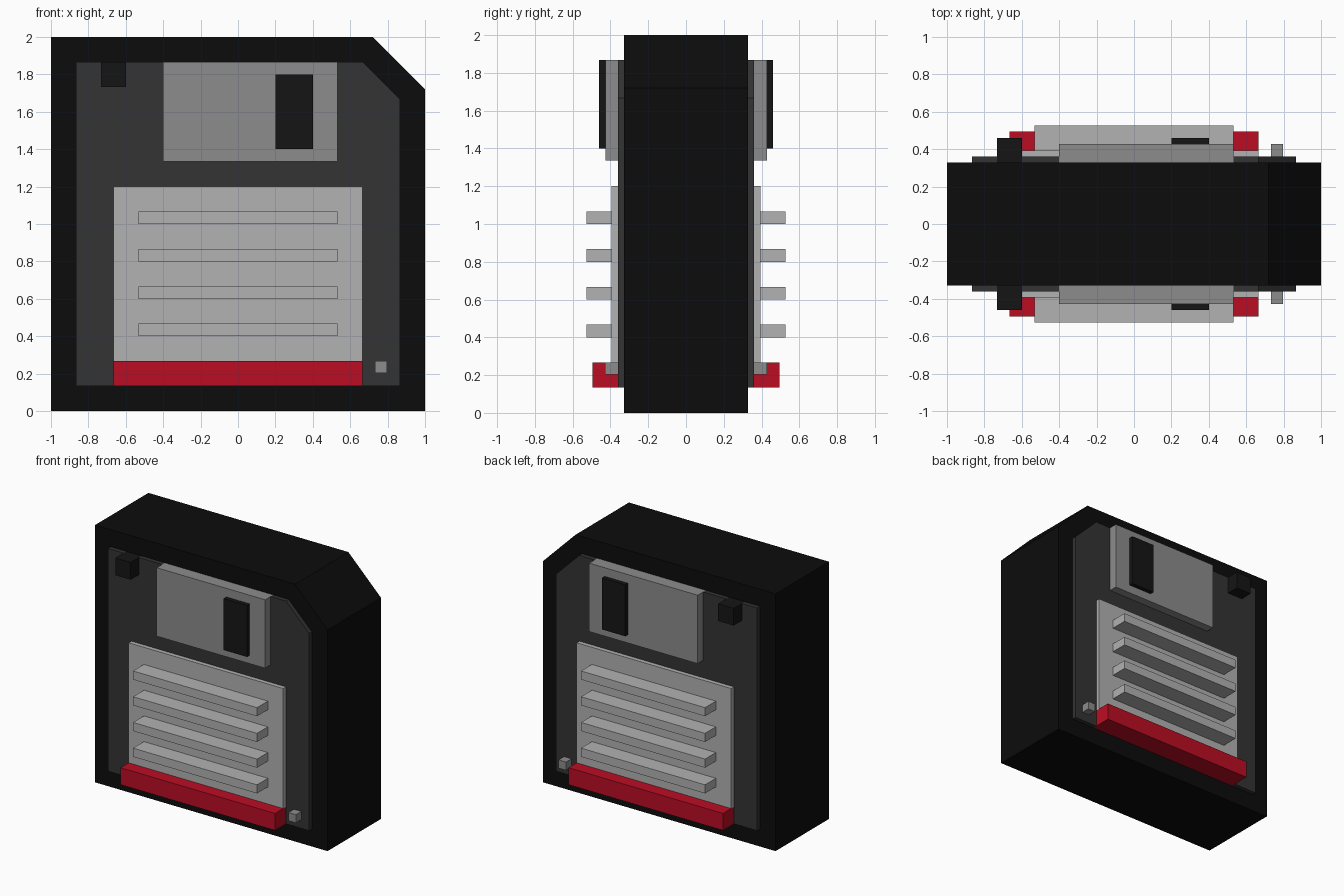
import bpy, bmesh

if "Cube" in bpy.data.objects:
    bpy.data.objects.remove(bpy.data.objects["Cube"])


def material(name, rgb):
    m = bpy.data.materials.new(name)
    m.diffuse_color = (*rgb, 1)
    m.use_nodes = True
    m.node_tree.nodes["Principled BSDF"].inputs["Base Color"].default_value = m.diffuse_color
    return m


BLACK = material("black", (0.0036, 0.0036, 0.0036))
INK = material("ink", (0.0075, 0.0075, 0.0075))
DARK = material("dark_grey", (0.033, 0.033, 0.033))
METAL = material("metal_grey", (0.262, 0.262, 0.262))
PAPER = material("paper_grey", (0.445, 0.445, 0.445))
RED = material("red", (0.5, 0.004, 0.017))

BODY = 0.3275          # half thickness of the case
STEP = 1 / 30          # height of one relief layer


def prism(name, profile, y0, y1, mat, mirror=True):
    """Extrude an (x, z) outline from y0 to y1, optionally mirrored to the back."""
    bm = bmesh.new()
    face = bm.faces.new([bm.verts.new((x, y0, z)) for x, z in profile])
    ext = bmesh.ops.extrude_face_region(bm, geom=[face])
    verts = [v for v in ext["geom"] if isinstance(v, bmesh.types.BMVert)]
    bmesh.ops.translate(bm, verts=verts, vec=(0, y1 - y0, 0))
    bmesh.ops.recalc_face_normals(bm, faces=bm.faces)
    me = bpy.data.meshes.new(name)
    bm.to_mesh(me)
    bm.free()
    me.materials.append(mat)
    ob = bpy.data.objects.new(name, me)
    bpy.context.collection.objects.link(ob)
    if mirror:
        mod = ob.modifiers.new("both_faces", "MIRROR")
        mod.use_axis = (False, True, False)
        mod.use_mirror_merge = False
    return ob


def block(name, x0, x1, z0, z1, base, top, mat):
    """Rectangular relief between two layer numbers above the case face."""
    return prism(name, [(x0, z0), (x1, z0), (x1, z1), (x0, z1)],
                 -BODY - base * STEP, -BODY - top * STEP, mat)


# Case with one clipped corner
prism("case", [(-1, 0), (1, 0), (1, 1.72), (0.72, 2), (-1, 2)],
      -BODY, BODY, BLACK, mirror=False)

# Raised panel, cut out around the tab, shutter and label strip
prism("face_panel", [
    (-0.865, 0.135), (-0.665, 0.135), (-0.665, 0.267), (0.665, 0.267),
    (0.665, 0.135), (0.865, 0.135), (0.865, 1.668), (0.665, 1.867),
    (0.533, 1.867), (0.533, 1.335), (-0.4, 1.335), (-0.4, 1.867),
    (-0.6, 1.867), (-0.6, 1.733), (-0.733, 1.733), (-0.733, 1.867),
    (-0.865, 1.867)], -BODY, -BODY - STEP, DARK)

# Sliding shutter and its window, corner tabs
block("shutter", -0.4, 0.533, 1.335, 1.867, 0, 3, METAL)
block("shutter_window", 0.2, 0.4, 1.4, 1.8, 3, 4, INK)
block("corner_tab", -0.733, -0.6, 1.733, 1.867, 0, 4, INK)
block("write_tab", 0.733, 0.797, 0.203, 0.267, 1, 3, METAL)

# Label with red strip and raised writing lines
block("label", -0.665, 0.665, 0.267, 1.2, 1, 2, PAPER)
block("label_strip", -0.665, 0.665, 0.135, 0.267, 0, 5, RED)
for i in range(4):
    z = 0.4 + 0.2 * i
    block(f"label_line_{i + 1}", -0.533, 0.533, z, z + 0.067, 2, 6, PAPER)
